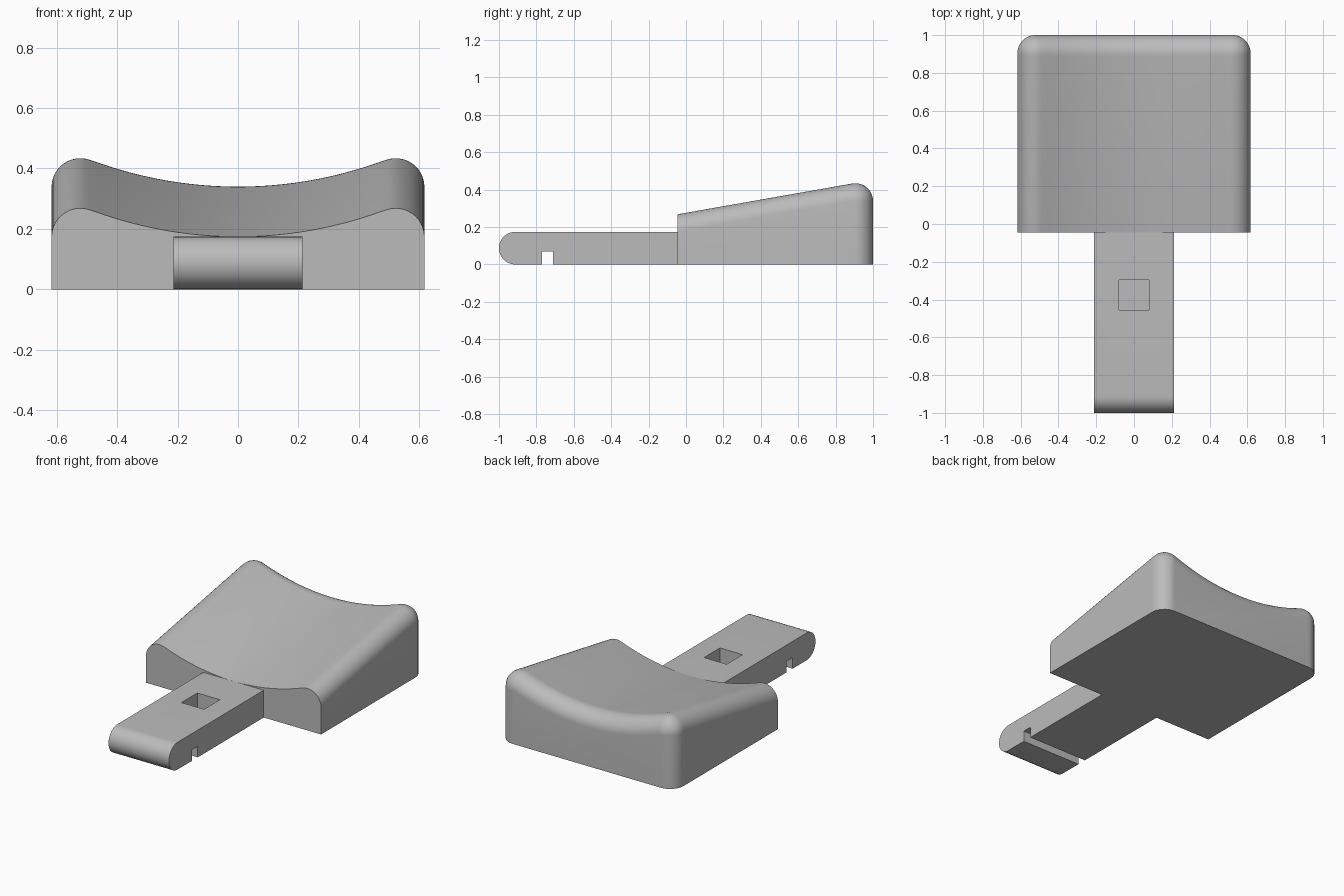
import bpy, bmesh
from math import sin, cos, pi, atan2, hypot

if "Cube" in bpy.data.objects:
    bpy.data.objects.remove(bpy.data.objects["Cube"])

grey = bpy.data.materials.new("plain grey")
grey.use_nodes = True
grey.diffuse_color = (0.5, 0.5, 0.5, 1)
grey.node_tree.nodes["Principled BSDF"].inputs["Base Color"].default_value = grey.diffuse_color


def make_object(name, bm):
    bmesh.ops.remove_doubles(bm, verts=bm.verts, dist=1e-5)
    bmesh.ops.recalc_face_normals(bm, faces=bm.faces)
    mesh = bpy.data.meshes.new(name)
    bm.to_mesh(mesh)
    bm.free()
    obj = bpy.data.objects.new(name, mesh)
    bpy.context.collection.objects.link(obj)
    mesh.materials.append(grey)
    return obj


def smooth(obj):
    bpy.ops.object.select_all(action='DESELECT')
    obj.select_set(True)
    bpy.context.view_layer.objects.active = obj
    bpy.ops.object.shade_smooth_by_angle(angle=pi / 6)


# Wedge body: a scooped section lofted along y, rolled over at the back
HALF, FRONT, BACK = 0.617, -0.045, 1.0
RADIUS, SCOOP, SLOPE = 0.095, 1.386, 0.176
LOW, RIDGE = 0.174, 0.268


def section(inset):
    """Half section from the floor to the middle, offset inwards."""
    cx, cz = HALF - RADIUS, RIDGE - RADIUS
    centre = LOW + SCOOP
    r, big = RADIUS - inset, SCOOP + inset
    lean = atan2(cx, centre - cz)
    pts = [(HALF - inset, None)]
    for k in range(13):
        a = (pi / 2 + lean) * k / 12
        pts.append((cx + r * cos(a), cz + r * sin(a)))
    for k in range(1, 21):
        a = lean * (1 - k / 20)
        pts.append((big * sin(a), centre - big * cos(a)))
    return pts


bm = bmesh.new()
yc = BACK - RADIUS
tangent = yc - RADIUS * SLOPE
top_rise = SLOPE * (tangent - FRONT) + 0.0014
stations = [(FRONT, 0, 0), (tangent, 0, top_rise - 0.0014)]
for k in range(13):
    t = pi / 2 * k / 12
    stations.append((yc + RADIUS * sin(t), RADIUS * (1 - cos(t)), top_rise))
rings = []
for y, inset, rise in stations:
    half = [(x, 0 if z is None else z + rise) for x, z in section(inset)]
    outline = half + [(-x, z) for x, z in half[-2::-1]]
    rings.append([bm.verts.new((x, y, z)) for x, z in outline])
for a, b in zip(rings, rings[1:]):
    n = len(a)
    for i in range(n):
        j = (i + 1) % n
        bm.faces.new((a[i], a[j], b[j], b[i]))
bm.faces.new(rings[0])
bm.faces.new(rings[-1])
smooth(make_object("wedge_body", bm))

# Tongue: round-nosed side profile with a cross slot underneath
WIDE, THICK = 0.213, 0.174
nose = THICK / 2
profile = [(FRONT, 0), (FRONT, THICK)]
for k in range(25):
    a = pi / 2 + pi * k / 24
    profile.append((-1 + nose + nose * cos(a), nose + nose * sin(a)))
profile += [(-0.77, 0), (-0.77, 0.07), (-0.71, 0.07), (-0.71, 0)]
bm = bmesh.new()
face = bm.faces.new([bm.verts.new((-WIDE, y, z)) for y, z in profile])
ext = bmesh.ops.extrude_face_region(bm, geom=[face])["geom"]
bmesh.ops.translate(bm, vec=(2 * WIDE, 0, 0),
                    verts=[v for v in ext if isinstance(v, bmesh.types.BMVert)])
tongue = make_object("tongue", bm)

# Square blind pocket in the tongue
bm = bmesh.new()
bmesh.ops.create_cube(bm, size=0.16)
bmesh.ops.translate(bm, vec=(0, -0.376, THICK - 0.1 + 0.08), verts=bm.verts)
cutter = make_object("pocket_cutter", bm)
cutter.hide_render = True
cut = tongue.modifiers.new("pocket", 'BOOLEAN')
cut.operation, cut.object, cut.solver = 'DIFFERENCE', cutter, 'EXACT'
bpy.context.view_layer.objects.active = tongue
bpy.ops.object.modifier_apply(modifier=cut.name)
bpy.data.objects.remove(cutter)
smooth(tongue)
